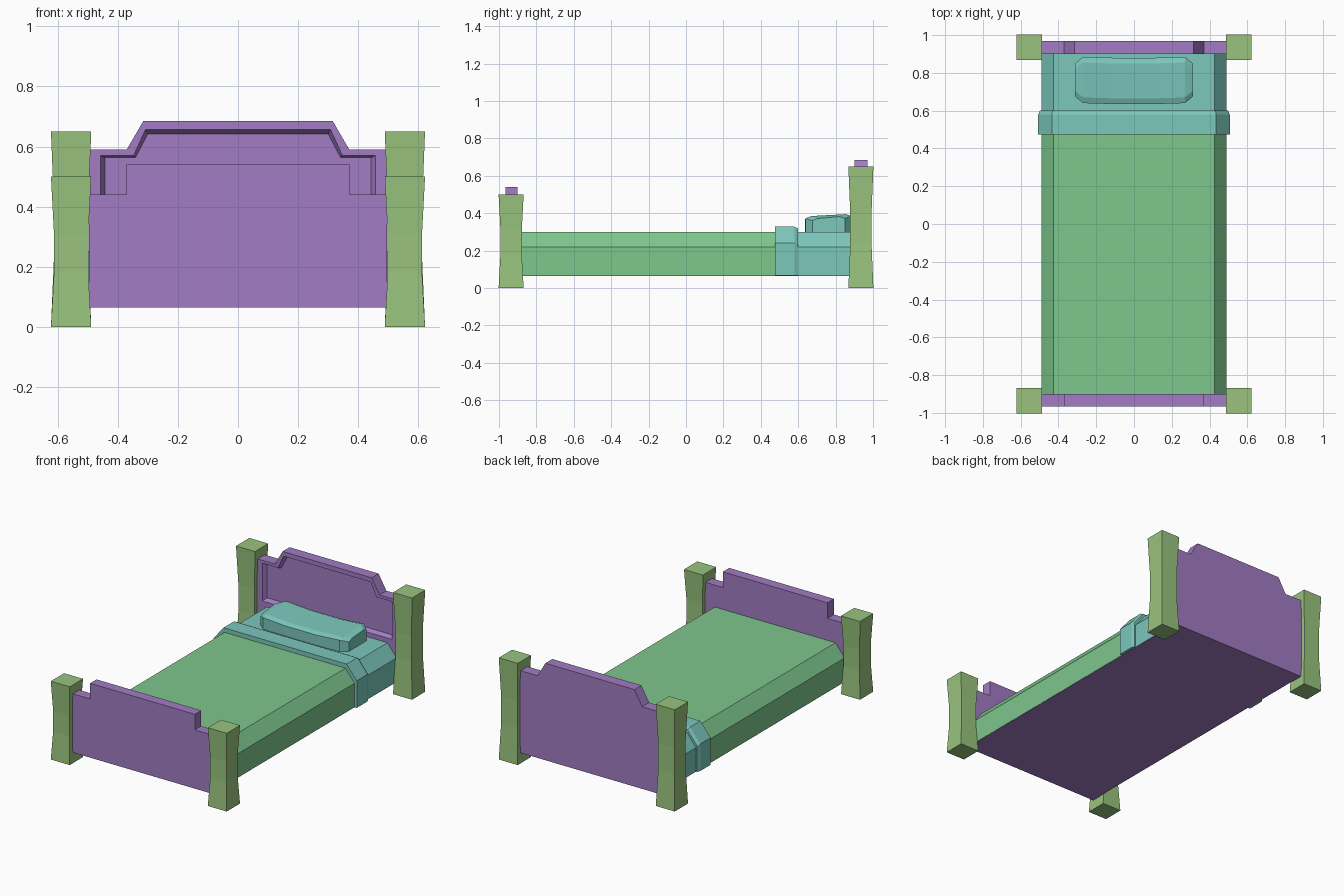
import bpy, bmesh

if "Cube" in bpy.data.objects:
    bpy.data.objects.remove(bpy.data.objects["Cube"])


def material(name, rgb):
    m = bpy.data.materials.new(name)
    m.diffuse_color = (*rgb, 1)
    m.use_nodes = True
    m.node_tree.nodes["Principled BSDF"].inputs["Base Color"].default_value = m.diffuse_color
    return m


WOOD = material("board_purple", (0.36, 0.20, 0.55))
POST = material("post_green", (0.32, 0.55, 0.21))
COVER = material("blanket_green", (0.21, 0.57, 0.27))
LINEN = material("linen_teal", (0.20, 0.57, 0.50))


def loft(name, rings, mat):
    """Bridge rings of equal point count and cap both ends."""
    bm = bmesh.new()
    vs = [[bm.verts.new(p) for p in ring] for ring in rings]
    n = len(vs[0])
    for a, b in zip(vs, vs[1:]):
        for i in range(n):
            j = (i + 1) % n
            bm.faces.new((a[i], a[j], b[j], b[i]))
    bm.faces.new(vs[0][::-1])
    bm.faces.new(vs[-1])
    bmesh.ops.recalc_face_normals(bm, faces=bm.faces)
    me = bpy.data.meshes.new(name)
    bm.to_mesh(me)
    bm.free()
    me.materials.append(mat)
    ob = bpy.data.objects.new(name, me)
    bpy.context.collection.objects.link(ob)
    return ob


def outline(half, y):
    """Mirror a right-hand (x, z) half profile and place it at depth y."""
    pts = half + [(-x, z) for x, z in reversed(half)]
    return [(x, y, z) for x, z in pts]


def prism(name, half, y0, y1, mat):
    return loft(name, [outline(half, y0), outline(half, y1)], mat)


# Four waisted corner posts, taller at the head
for end, cy, h in (("foot", -0.935, 0.50), ("head", 0.935, 0.65)):
    for side, cx in (("left", -0.555), ("right", 0.555)):
        rings = []
        for t, r in ((0, 0.067), (0.36, 0.057), (0.62, 0.057), (1, 0.067)):
            rings.append([(cx + sx * r, cy + sy * r, t * h)
                          for sx, sy in ((-1, -1), (1, -1), (1, 1), (-1, 1))])
        loft(f"{end}_post_{side}", rings, POST)

# Headboard with a bevelled recessed panel on the front
edge = [(0.495, 0.065), (0.495, 0.59), (0.37, 0.59), (0.315, 0.685)]
lip = [(0.458, 0.33), (0.458, 0.571), (0.347, 0.571), (0.308, 0.656)]
panel = [(0.443, 0.345), (0.443, 0.563), (0.341, 0.563), (0.300, 0.642)]
loft("headboard", [outline(edge, 0.97), outline(edge, 0.90),
                   outline(lip, 0.90), outline(panel, 0.925)], WOOD)

# Stepped footboard and bed base
prism("footboard", [(0.495, 0.065), (0.495, 0.44), (0.37, 0.44), (0.37, 0.54)],
      -0.965, -0.90, WOOD)
prism("bed_base", [(0.489, 0.065), (0.489, 0.09)], -0.91, 0.91, WOOD)

# Blanket, bare sheet and folded-over band share a chamfered section
bed = [(0.491, 0.068), (0.491, 0.22), (0.427, 0.30)]
prism("blanket", bed, -0.905, 0.50, COVER)
prism("sheet", bed, 0.50, 0.905, LINEN)
fold = [(0.507, 0.067), (0.507, 0.24), (0.435, 0.328)]
tuck = [(0.498, 0.067), (0.498, 0.233), (0.431, 0.318)]
loft("sheet_fold", [outline(fold, 0.475), outline(fold, 0.58),
                    outline(tuck, 0.60)], LINEN)

# Pillow: cross-sections along x, chamfered corners and a sagging middle
sections = []
for x, y0, y1, top in ((-0.312, 0.675, 0.85, 0.372), (-0.27, 0.64, 0.885, 0.385),
                       (-0.11, 0.635, 0.88, 0.377), (0.11, 0.635, 0.88, 0.377),
                       (0.27, 0.64, 0.885, 0.385), (0.312, 0.675, 0.85, 0.372)):
    sections.append([(x, y, z) for y, z in (
        (y0, 0.29), (y0, top - 0.012), (y0 + 0.03, top),
        (y1 - 0.03, top + 0.01), (y1, top), (y1, 0.29))])
loft("pillow", sections, LINEN)
